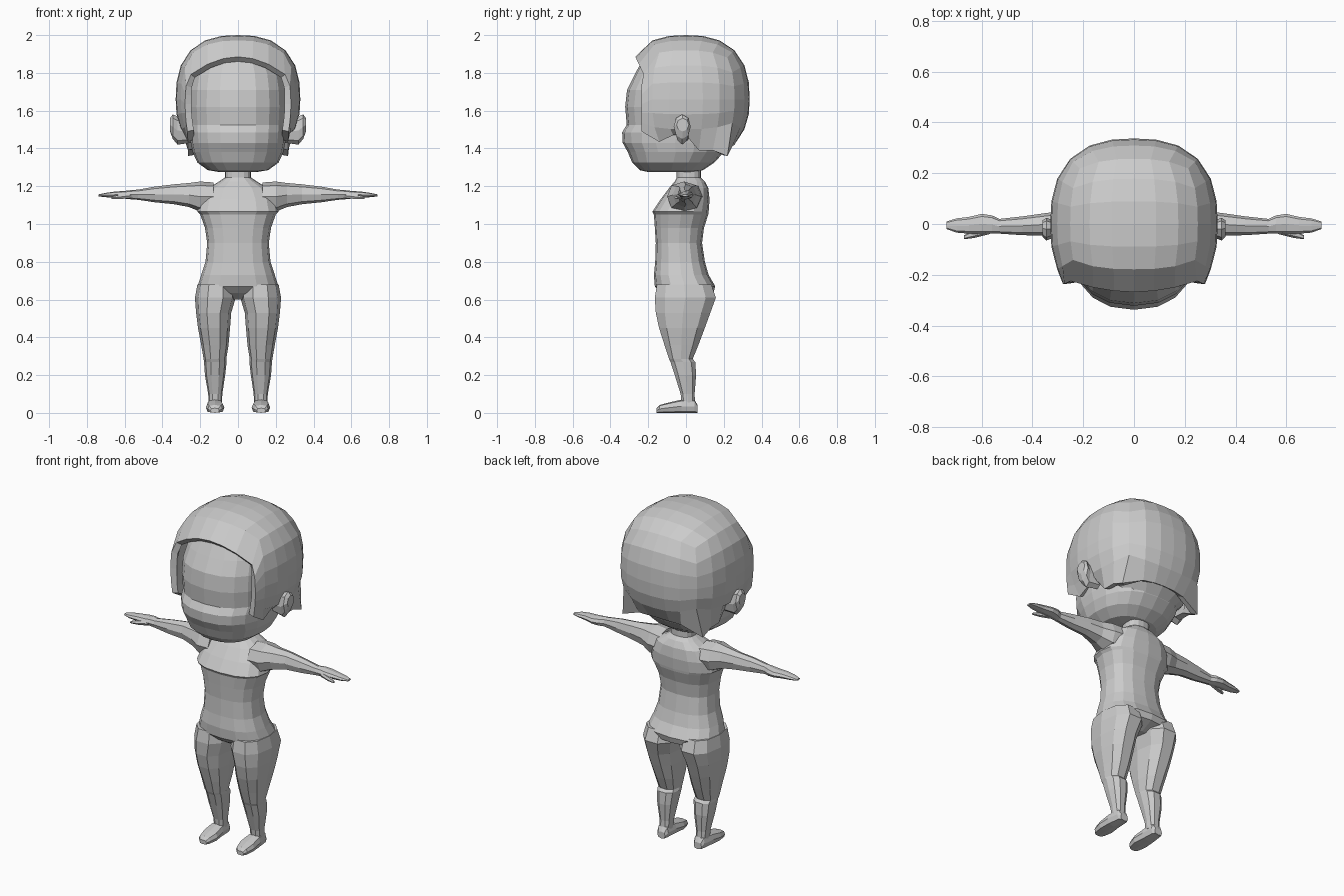
import bpy, bmesh, math

skin = bpy.data.materials.new("light grey")
skin.diffuse_color = (0.6, 0.6, 0.6, 1)


def finish(name, bm, mirror=False):
    bmesh.ops.recalc_face_normals(bm, faces=bm.faces)
    me = bpy.data.meshes.new(name)
    bm.to_mesh(me)
    bm.free()
    me.materials.append(skin)
    ob = bpy.data.objects.new(name, me)
    bpy.context.collection.objects.link(ob)
    if mirror:
        m = ob.modifiers.new("mirror", "MIRROR")
        m.use_mirror_merge = False
    return ob


def spow(v, e):
    return math.copysign(abs(v) ** e, v)


def loft(name, axis, rings, n=12, p=2.3, mirror=False):
    """Rings are (position on axis, min a, max a, min b, max b)."""
    bm = bmesh.new()
    others = [i for i in range(3) if i != axis]
    loops = []
    for t, a0, a1, b0, b1 in rings:
        loop = []
        for k in range(n):
            w = 2 * math.pi * k / n
            co = [0, 0, 0]
            co[axis] = t
            co[others[0]] = (a0 + a1) / 2 + (a1 - a0) / 2 * spow(math.cos(w), 2 / p)
            co[others[1]] = (b0 + b1) / 2 + (b1 - b0) / 2 * spow(math.sin(w), 2 / p)
            loop.append(bm.verts.new(co))
        loops.append(loop)
    for lo, hi in zip(loops, loops[1:]):
        for k in range(n):
            j = (k + 1) % n
            bm.faces.new((lo[k], lo[j], hi[j], hi[k]))
    bm.faces.new(loops[0])
    bm.faces.new(loops[-1])
    return finish(name, bm, mirror)


def column(name, rows, **kw):
    """Symmetric upright loft from (height, half width, front, back)."""
    return loft(name, 2, [(z, -r, r, f, b) for z, r, f, b in rows], **kw)


# Torso with neck
column("torso", [
    (.60, .07, -.07, .07), (.635, .16, -.13, .145), (.67, .215, -.165, .155),
    (.73, .195, -.17, .12), (.80, .172, -.163, .10), (.90, .163, -.16, .085),
    (.98, .175, -.165, .095), (1.05, .20, -.17, .118), (1.065, .215, -.178, .12),
    (1.13, .20, -.135, .125), (1.19, .16, -.09, .118), (1.225, .10, -.06, .10),
    (1.245, .07, -.05, .08), (1.33, .07, -.05, .08)], n=16, p=2.5)

# Legs
loft("leg", 2, [
    (.05, .085, .155, -.025, .05), (.10, .083, .158, -.03, .047),
    (.20, .068, .175, -.062, .056), (.27, .06, .18, -.085, .052),
    (.285, .062, .182, -.092, .038), (.36, .05, .195, -.118, .07),
    (.45, .042, .212, -.148, .105), (.53, .036, .222, -.166, .135),
    (.61, .012, .228, -.172, .165), (.68, .02, .215, -.16, .14)],
    n=10, p=2.4, mirror=True)

# Feet with flat soles
loft("foot", 1, [
    (-.155, .10, .145, 0, .025), (-.14, .085, .16, 0, .042),
    (-.09, .072, .17, 0, .055), (-.025, .08, .165, 0, .07),
    (.045, .085, .155, 0, .07), (.062, .095, .145, 0, .04)],
    n=8, p=3.2, mirror=True)

# Arms and hands
loft("arm", 0, [
    (.13, -.10, .09, 1.07, 1.22), (.20, -.10, .08, 1.065, 1.225),
    (.26, -.07, .055, 1.09, 1.217), (.34, -.046, .044, 1.105, 1.21),
    (.44, -.044, .03, 1.115, 1.198), (.53, -.038, .02, 1.128, 1.182)],
    n=8, mirror=True)
loft("hand", 0, [
    (.53, -.038, .02, 1.128, 1.182), (.56, -.038, .034, 1.13, 1.18),
    (.60, -.04, .04, 1.134, 1.175), (.65, -.038, .028, 1.138, 1.172),
    (.70, -.034, .022, 1.142, 1.165), (.738, -.02, .01, 1.146, 1.157)],
    n=8, mirror=True)
loft("thumb", 0, [
    (.57, -.04, -.01, 1.135, 1.165), (.63, -.055, -.02, 1.13, 1.155),
    (.67, -.06, -.045, 1.133, 1.145)], n=6, mirror=True)

# Face and jaw
column("face", [
    (1.275, .10, -.20, .04), (1.285, .16, -.245, .09), (1.325, .215, -.285, .15),
    (1.38, .24, -.308, .20), (1.43, .25, -.335, .22), (1.485, .255, -.338, .24),
    (1.525, .257, -.314, .25), (1.62, .262, -.322, .25), (1.71, .258, -.312, .25),
    (1.79, .245, -.272, .24), (1.88, .20, -.225, .20)], n=20, p=2.35)

# Hair: rounded cube shell, open at the face and underneath
def hem(y):
    """Height of the lower hair edge along the side of the head."""
    if y < -.16:
        return 1.49
    if y < -.09:
        return 1.435
    if y < .06:
        return 1.47
    return 1.39 if y < .15 else 1.36


bm = bmesh.new()
bmesh.ops.create_cube(bm, size=2)
bmesh.ops.subdivide_edges(bm, edges=bm.edges[:], cuts=5, use_grid_fill=True)
hole = [f for f in bm.faces if min(f.normal.y, f.normal.z) < -.9]
bmesh.ops.delete(bm, geom=hole, context="FACES")
P = 2.55
for v in bm.verts:
    cube = v.co.copy()
    d = [math.tan(c * math.pi / 4) for c in cube]
    s = sum(abs(c) ** P for c in d) ** (-1 / P)
    x, y = d[0] * s * .33, d[1] * s * .337
    z = 1.66 + d[2] * s * (.34 if d[2] > 0 else .30)
    front, low, side = cube.y < -.99, cube.z < -.99, abs(cube.x) > .99
    if front and cube.z > .99:          # brow edge
        x *= 1.16
        z = 1.885 - 1.5 * x * x
        y = -.268 + .7 * x * x
    elif front:                         # cheek edge
        x = math.copysign(.268 + .012 * (1 - cube.z * cube.z), x)
        y = -.236
        z = 1.635 + .145 * cube.z
    elif low and side:                  # side hem
        x = math.copysign(max(abs(x), .265), x)
        z = hem(y)
    elif low:                           # nape
        z = 1.42 - .4 * x * x
    v.co = (x, y, z)
hair = finish("hair", bm)
thick = hair.modifiers.new("thickness", "SOLIDIFY")
thick.thickness = .035
thick.offset = -1

# Skull base closing the head under the hair
column("skull_base", [
    (1.325, .08, -.10, .10), (1.37, .17, -.10, .19), (1.43, .235, -.10, .245),
    (1.52, .26, -.10, .26)], n=16)

# Ears
loft("ear", 0, [
    (.25, -.04, .02, 1.43, 1.54), (.32, -.055, .015, 1.42, 1.57),
    (.345, -.065, .025, 1.45, 1.58), (.36, -.05, .015, 1.49, 1.56)],
    n=8, p=2, mirror=True)
